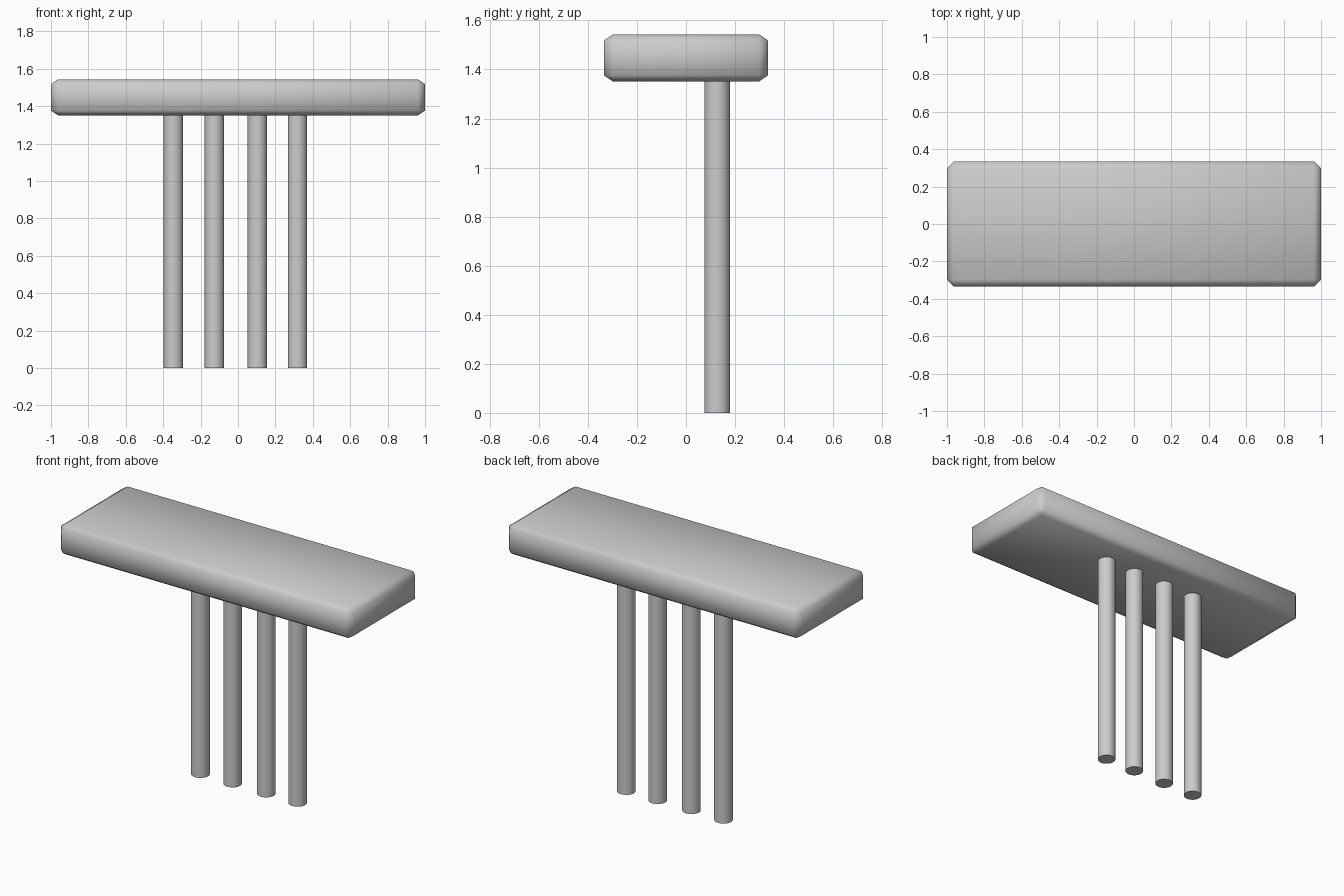
import bpy, bmesh

if "Cube" in bpy.data.objects:
    bpy.data.objects.remove(bpy.data.objects["Cube"])

SLAB_SIZE = (2.0, 0.67, 0.192)
SLAB_BOTTOM = 1.351
BEVEL = 0.037
Z_SQUASH = 0.68          # the edge bevel is shallower vertically
LEG_X = (-0.345, -0.126, 0.104, 0.318)
LEG_Y = 0.127
LEG_RADIUS = 0.052
LEG_TOP = 1.37


# Table slab: box with every edge chamfered, smooth shaded
def make_slab():
    bm = bmesh.new()
    bmesh.ops.create_cube(bm, size=1)
    bmesh.ops.scale(bm, vec=(SLAB_SIZE[0], SLAB_SIZE[1], SLAB_SIZE[2] / Z_SQUASH), verts=bm.verts)
    bmesh.ops.bevel(bm, geom=bm.edges[:], offset=BEVEL, offset_type='OFFSET',
                    segments=1, profile=0.5, affect='EDGES')
    bmesh.ops.scale(bm, vec=(1, 1, Z_SQUASH), verts=bm.verts)
    for f in bm.faces:
        f.smooth = True
    mesh = bpy.data.meshes.new("table_slab")
    bm.to_mesh(mesh)
    bm.free()
    slab = bpy.data.objects.new("table_slab", mesh)
    slab.location.z = SLAB_BOTTOM + SLAB_SIZE[2] / 2
    bpy.context.collection.objects.link(slab)


# Round post, sunk slightly into the slab
def make_leg(index, x):
    bpy.ops.mesh.primitive_cylinder_add(vertices=32, radius=LEG_RADIUS, depth=LEG_TOP,
                                        location=(x, LEG_Y, LEG_TOP / 2))
    bpy.context.object.name = f"leg_{index}"
    bpy.ops.object.shade_smooth_by_angle()


make_slab()
for i, x in enumerate(LEG_X, 1):
    make_leg(i, x)
